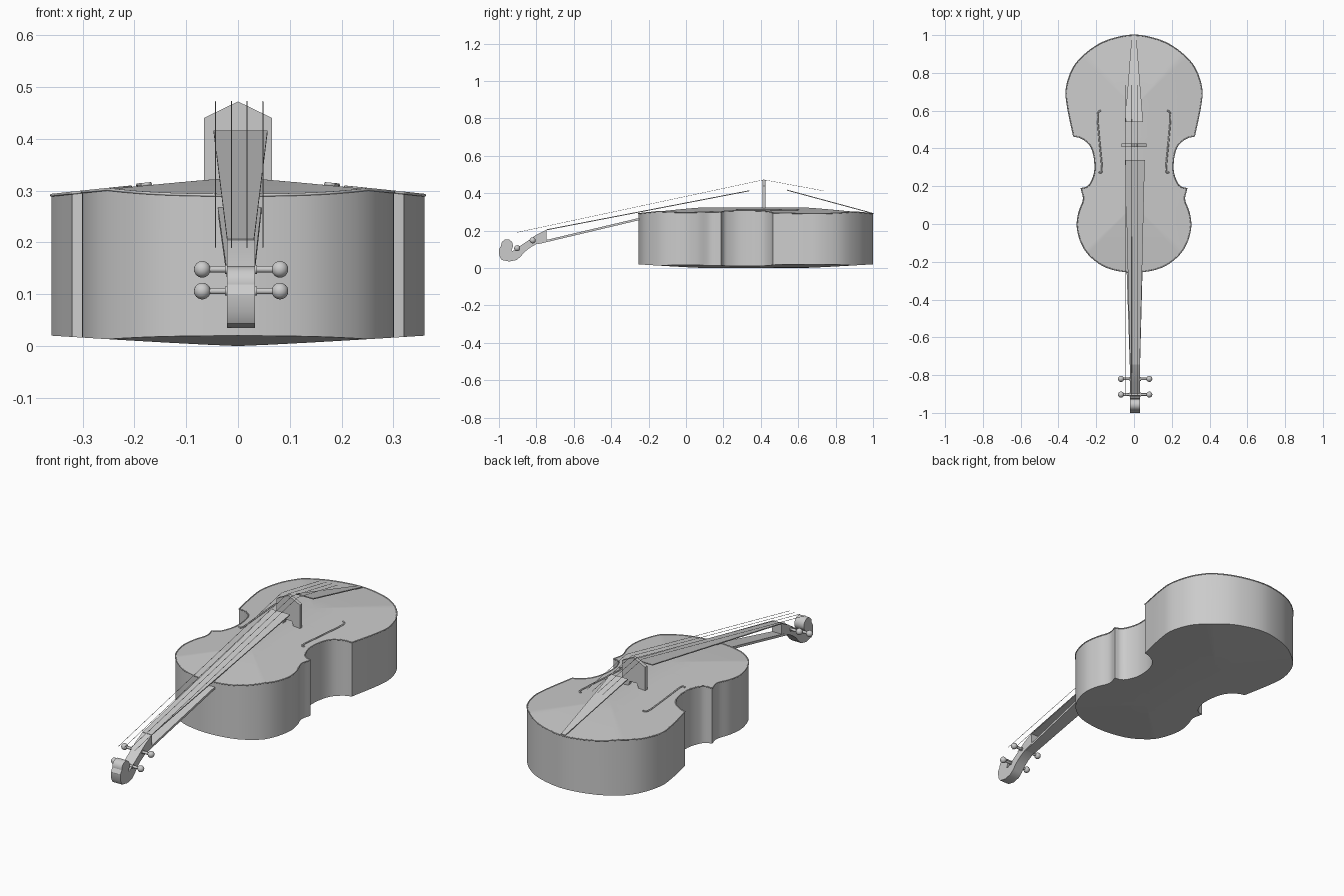
import bpy, bmesh, math
from mathutils import Vector

old = bpy.data.objects.get("Cube")
if old:
    bpy.data.objects.remove(old, do_unlink=True)

grey = bpy.data.materials.new("plain_grey")
grey.use_nodes = True
grey.diffuse_color = (0.6, 0.6, 0.6, 1)
grey.node_tree.nodes["Principled BSDF"].inputs["Base Color"].default_value = (0.6, 0.6, 0.6, 1)


def finish(name, bm, smooth=True):
    bmesh.ops.recalc_face_normals(bm, faces=bm.faces)
    mesh = bpy.data.meshes.new(name)
    bm.to_mesh(mesh)
    bm.free()
    mesh.materials.append(grey)
    ob = bpy.data.objects.new(name, mesh)
    bpy.context.collection.objects.link(ob)
    if smooth:
        bpy.ops.object.select_all(action='DESELECT')
        ob.select_set(True)
        bpy.context.view_layer.objects.active = ob
        bpy.ops.object.shade_smooth_by_angle(angle=math.radians(32))
    return ob


def extrude_profile(name, points, direction, smooth=False):
    """Closed flat profile pushed along a direction."""
    bm = bmesh.new()
    face = bm.faces.new([bm.verts.new(p) for p in points])
    new = bmesh.ops.extrude_face_region(bm, geom=[face])["geom"]
    verts = [v for v in new if isinstance(v, bmesh.types.BMVert)]
    bmesh.ops.translate(bm, vec=direction, verts=verts)
    return finish(name, bm, smooth)


def wire(name, points, radius, closed=False):
    curve = bpy.data.curves.new(name, 'CURVE')
    curve.dimensions = '3D'
    curve.bevel_depth = radius
    curve.bevel_resolution = 1
    curve.use_fill_caps = True
    spline = curve.splines.new('POLY')
    spline.points.add(len(points) - 1)
    for sp, p in zip(spline.points, points):
        sp.co = (*p, 1)
    spline.use_cyclic_u = closed
    curve.materials.append(grey)
    ob = bpy.data.objects.new(name, curve)
    bpy.context.collection.objects.link(ob)


def smooth_path(pts, steps=7):
    """Catmull-Rom path; ends on the centre line get a mirrored tangent."""
    def beyond(a, b):
        return Vector((-b.x, b.y)) if abs(a.x) < 1e-6 else 2 * a - b
    p = [Vector(q) for q in pts]
    p = [beyond(p[0], p[1])] + p + [beyond(p[-1], p[-2])]
    out = []
    for a, b, c, d in zip(p, p[1:], p[2:], p[3:]):
        for i in range(steps):
            t = i / steps
            out.append(0.5 * (2 * b + (c - a) * t + (2 * a - 5 * b + 4 * c - d) * t * t
                              + (3 * b - a - 3 * c + d) * t ** 3))
    return out + [p[-2]]


# Body outline: upper bout, waist and lower bout, mirrored
upper = smooth_path([(0, 1), (.14, .972), (.24, .915), (.32, .83), (.358, .72), (.352, .62), (.32, .465)])
waist = smooth_path([(.32, .465), (.28, .455), (.235, .42), (.212, .36), (.208, .28), (.228, .22), (.25, .196), (.28, .188)])
lower = smooth_path([(.28, .188), (.268, .13), (.292, .06), (.3, -.02), (.272, -.115), (.215, -.185), (.13, -.235), (0, -.255)])
half = upper + waist[1:] + lower[1:]
outline = half + [Vector((-p.x, p.y)) for p in reversed(half[1:-1])]
RIDGE = (0.1, 0.62)


def ridge_y(y):
    return min(max(y, RIDGE[0]), RIDGE[1])


def arch(x, y):
    """1 on the central ridge, 0 at the outer rim."""
    end = max((y - RIDGE[1]) / 0.38, (RIDGE[0] - y) / 0.355, 0)
    return 1 - min(max(abs(x) / 0.36, end), 1) ** 1.15


def top_z(x, y):
    return 0.291 + 0.034 * arch(x, y)


def bottom_z(x, y):
    return 0.02 - 0.02 * arch(x, y)


bm = bmesh.new()
rings = []
levels = [0, .25, .5, .75, 1]
for height, ts in ((top_z, levels), (bottom_z, levels[::-1])):
    for t in ts:
        ring = []
        for p in outline:
            x, y = p.x * t, ridge_y(p.y) + (p.y - ridge_y(p.y)) * t
            ring.append(bm.verts.new((x, y, height(x, y))))
        rings.append(ring)
n = len(outline)
for r, s in zip(rings, rings[1:]):
    for i in range(n):
        j = (i + 1) % n
        bm.faces.new((r[i], r[j], s[j], s[i]))
bmesh.ops.remove_doubles(bm, verts=bm.verts, dist=0.0004)
finish("body", bm)
wire("rim_edging", [(p.x, p.y, top_z(p.x, p.y)) for p in outline], 0.003, True)

# Sound holes
hook = smooth_path([(.175, .6), (.186, .595), (.193, .565), (.182, .43), (.17, .3), (.174, .272), (.186, .275)], 4)
for side, label in ((1, "left"), (-1, "right")):
    wire(label + "_sound_hole", [(side * p.x, p.y, top_z(p.x, p.y) + .002) for p in hook], 0.004)

# Bridge with an arched foot
half_bridge = [(.066, .305), (.066, .44)]
arch_cut = [(-.035, .305), (-.02, .345), (.02, .345), (.035, .305)]
bridge = arch_cut + half_bridge + [(0, .472)] + [(-x, z) for x, z in reversed(half_bridge)]
extrude_profile("bridge", [(x, .408, z) for x, z in bridge], (0, .018, 0))


def plate(name, near, far, thick):
    """Tapered plank between two (x centre, half width, y, z) stations."""
    pts = []
    for (cx, w, y, z), s in ((near, -1), (near, 1), (far, 1), (far, -1)):
        pts.append((cx + s * w, y, z))
    return extrude_profile(name, pts, (0, 0, -thick))


plate("fingerboard", (.005, .026, -.745, .207), (.005, .052, .34, .416), .005)
plate("neck", (.005, .026, -.79, .14), (.003, .042, -.25, .268), .012)
plate("tailpiece", (0, .048, .54, .419), (0, .012, .995, .296), .005)

# Pegbox and scroll
CX, HW = 0.006, 0.027
head = [(-.745, .205), (-.745, .144), (-.8, .128), (-.835, .108), (-.863, .086), (-.885, .06), (-.906, .043),
        (-.944, .035), (-.985, .043), (-.998, .065), (-1, .1), (-.985, .125), (-.955, .115), (-.928, .09),
        (-.896, .112), (-.837, .152), (-.8, .178)]
extrude_profile("pegbox", [(CX - HW, y, z) for y, z in head], (2 * HW, 0, 0), True)
curl = [(-.957 + .032 * math.cos(a * math.pi / 8), .12 + .034 * math.sin(a * math.pi / 8)) for a in range(16)]
extrude_profile("scroll", [(CX - HW, y, z) for y, z in curl], (2 * HW, 0, 0), True)

# Tuning pegs: a rod across the pegbox with a ball on each end
for k, (y, z) in enumerate(((-.82, .148), (-.903, .106))):
    wire(f"peg_rod_{k + 1}", [(CX - .075, y, z), (CX + .075, y, z)], 0.007)
    for side, label in ((1, "left"), (-1, "right")):
        bm = bmesh.new()
        bmesh.ops.create_uvsphere(bm, u_segments=20, v_segments=12, radius=0.016)
        bmesh.ops.translate(bm, vec=(CX + side * .075, y, z), verts=bm.verts)
        finish(f"{label}_peg_ball_{k + 1}", bm)
        x = CX + side * HW
        wire(f"{label}_peg_collar_{k + 1}", [(x, y, z), (x + side * .004, y, z)], 0.01)

# Strings over the bridge
for k in range(4):
    x = -.043 + .0303 * k
    wire(f"string_{k + 1}", [(x, -.906, .19), (x, .416, .472), (x, .735, .413)], 0.001)
